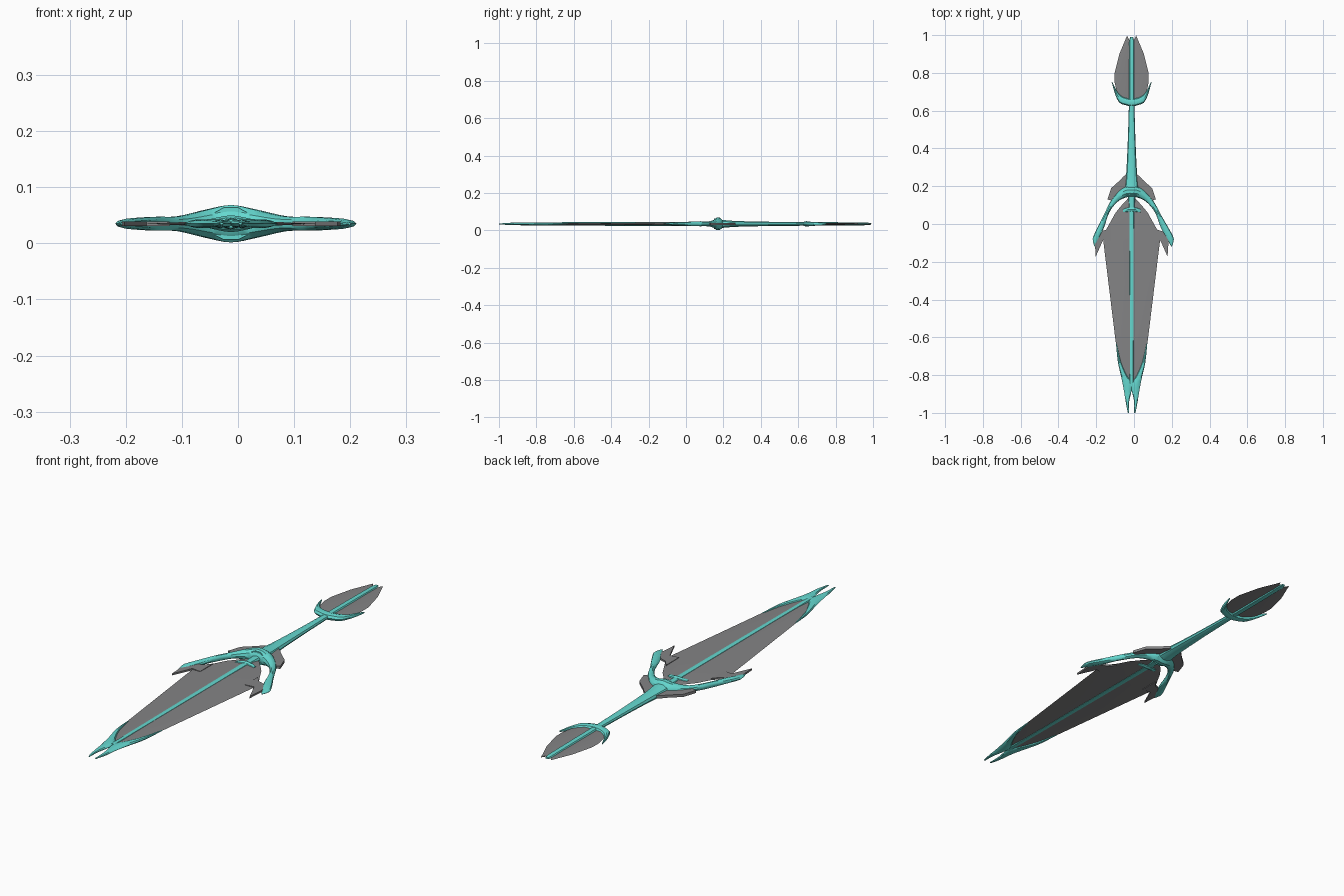
import bpy, bmesh, math
from mathutils import Vector

cube = bpy.data.objects.get("Cube")
if cube:
    bpy.data.objects.remove(cube, do_unlink=True)

AXIS = -0.0125   # x of the sword's long axis
MID = 0.035      # height of the flat mid plane


def material(name, colour):
    mat = bpy.data.materials.new(name)
    mat.use_nodes = True
    mat.diffuse_color = (*colour, 1)
    shader = next(n for n in mat.node_tree.nodes if n.type == "BSDF_PRINCIPLED")
    shader.inputs["Base Color"].default_value = (*colour, 1)
    shader.inputs["Roughness"].default_value = 0.6
    return mat


TEAL = material("teal metal", (0.13, 0.69, 0.63))
GRAY = material("gray blade", (0.23, 0.23, 0.235))


def finish(name, bm, mat):
    bmesh.ops.recalc_face_normals(bm, faces=bm.faces)
    mesh = bpy.data.meshes.new(name)
    bm.to_mesh(mesh)
    bm.free()
    mesh.materials.append(mat)
    obj = bpy.data.objects.new(name, mesh)
    obj.location = (AXIS, 0, MID)
    bpy.context.collection.objects.link(obj)
    bpy.ops.object.select_all(action="DESELECT")
    obj.select_set(True)
    bpy.context.view_layer.objects.active = obj
    bpy.ops.object.shade_smooth_by_angle(angle=math.radians(35))
    return obj


def refine(stations, steps):
    """Add in-between stations along a smooth curve."""
    pts = [Vector(s) for s in stations]
    out = []
    for i in range(len(pts) - 1):
        a, b = pts[max(i - 1, 0)], pts[i]
        c, d = pts[i + 1], pts[min(i + 2, len(pts) - 1)]
        for k in range(steps):
            t = k / steps
            out.append((b * 2 + (c - a) * t + (a * 2 - b * 5 + c * 4 - d) * t ** 2
                        + (b * 3 - a - c * 3 + d) * t ** 3) / 2)
    return out + [pts[-1]]


def loft(name, stations, mat, sides=8, steps=1):
    """Skin rings given as (edge x, edge y, other edge x, other edge y, half height)."""
    bm = bmesh.new()
    rings = []
    for ax, ay, bx, by, h in refine(stations, steps):
        centre = Vector((ax + bx, ay + by, 0)) / 2
        half = Vector((ax - bx, ay - by, 0)) / 2
        ring = []
        for k in range(sides):
            t = math.tau * k / sides
            ring.append(bm.verts.new(centre + half * math.cos(t)
                                     + Vector((0, 0, h * math.sin(t)))))
        rings.append(ring)
    for r, s in zip(rings, rings[1:]):
        for k in range(sides):
            n = (k + 1) % sides
            bm.faces.new((r[k], r[n], s[n], s[k]))
    bm.faces.new(rings[0])
    bm.faces.new(rings[-1])
    return finish(name, bm, mat)


def straight(name, rows, mat, sides=8, steps=1):
    """Symmetric part along the axis from rows of (y, half width, half height)."""
    return loft(name, [(w, y, -w, y, h) for y, w, h in rows], mat, sides, steps)


def mirrored(stations, lean=0.0):
    """Left-hand copy of stations, optionally drawn in toward the tip."""
    return [(-ax * (1 - lean * ax), ay, -bx * (1 - lean * bx), by, h)
            for ax, ay, bx, by, h in stations]


def plate(name, outline, side, thickness):
    bm = bmesh.new()
    face = bm.faces.new([bm.verts.new((x * side, y, -thickness / 2)) for x, y in outline])
    new = bmesh.ops.extrude_face_region(bm, geom=[face])["geom"]
    bmesh.ops.translate(bm, vec=(0, 0, thickness),
                        verts=[v for v in new if isinstance(v, bmesh.types.BMVert)])
    return finish(name, bm, GRAY)


# Main blade and its raised rib
straight("blade", [(0.14, 0.015, 0.006), (0.10, 0.052, 0.007), (0.06, 0.085, 0.007),
                   (-0.03, 0.135, 0.007), (-0.09, 0.15, 0.007), (-0.62, 0.085, 0.006),
                   (-0.75, 0.055, 0.005), (-0.85, 0.01, 0.004)], GRAY, sides=4)
straight("blade_rib", [(0.15, 0.02, 0.012), (0.05, 0.015, 0.011), (-0.4, 0.013, 0.010),
                       (-0.86, 0.011, 0.008)], TEAL)

# Small curved crosspiece at the head of the rib
loft("rib_crosspiece", [(-0.046, 0.06, -0.046, 0.08, 0.006), (-0.025, 0.062, -0.025, 0.088, 0.011),
                        (0, 0.064, 0, 0.092, 0.015), (0.025, 0.062, 0.025, 0.088, 0.011),
                        (0.046, 0.06, 0.046, 0.08, 0.006)], TEAL, steps=2)

# Swept guard, one continuous sweep from tip to tip
arm = [(0, 0.20, 0, 0.143, 0.035), (0.05, 0.19, 0.032, 0.14, 0.027),
       (0.11, 0.13, 0.08, 0.115, 0.014), (0.16, 0.04, 0.124, 0.06, 0.013),
       (0.217, -0.06, 0.155, -0.02, 0.010), (0.222, -0.09, 0.182, -0.07, 0.007),
       (0.213, -0.12, 0.209, -0.118, 0.002)]
loft("guard", mirrored(arm, 0.35)[:0:-1] + arm, TEAL, sides=10, steps=4)

# Forked tip that clasps the blade's end
prong = [(0.083, -0.63, 0.078, -0.635, 0.002), (0.073, -0.73, 0.057, -0.73, 0.007),
         (0.055, -0.81, 0.026, -0.80, 0.008), (0.045, -0.86, -0.002, -0.845, 0.008),
         (0.038, -0.90, 0.001, -0.885, 0.007), (0.030, -0.95, 0.013, -0.94, 0.006),
         (0.020, -1.0, 0.013, -1.0, 0.002)]
for label, rows in (("left", prong), ("right", mirrored(prong))):
    loft(label + "_tip_prong", rows, TEAL, steps=3)

# Barbs under the guard ends and fins behind the guard
barb = [(0.11, 0.0), (0.135, -0.03), (0.165, -0.04), (0.196, -0.085), (0.19, -0.172),
        (0.151, -0.085), (0.11, -0.09)]
fin = [(0.02, 0.16), (0.02, 0.27), (0.045, 0.25), (0.058, 0.235), (0.108, 0.19),
       (0.128, 0.13), (0.09, 0.12)]
for label, side in (("left", 1), ("right", -1)):
    plate(label + "_barb", barb, side, 0.008)
    plate(label + "_guard_fin", fin, side, 0.012)

# Grip, flaring into the guard
straight("grip", [(0.15, 0.042, 0.030), (0.20, 0.036, 0.022), (0.28, 0.028, 0.016),
                  (0.45, 0.020, 0.012), (0.65, 0.014, 0.010)], TEAL, sides=10, steps=3)

# Pommel blade in two halves, its rib, and the crescent collar
leaf = [(0.075, 0.68, 0, 0.65, 0.004), (0.09, 0.75, 0, 0.74, 0.005),
        (0.09, 0.80, 0, 0.80, 0.005), (0.065, 0.90, 0, 0.90, 0.004),
        (0.024, 0.998, 0.01, 0.97, 0.002)]
for label, rows in (("left", leaf), ("right", mirrored(leaf))):
    loft(label + "_pommel_blade", rows, GRAY, sides=4)
straight("pommel_rib", [(0.64, 0.014, 0.010), (0.8, 0.014, 0.009), (0.97, 0.013, 0.007),
                        (0.99, 0.008, 0.004)], TEAL)
collar = [(0, 0.622, 0, 0.665, 0.015), (0.035, 0.630, 0.028, 0.668, 0.014),
          (0.065, 0.642, 0.055, 0.68, 0.012), (0.085, 0.68, 0.072, 0.695, 0.010),
          (0.097, 0.72, 0.085, 0.715, 0.008), (0.106, 0.752, 0.102, 0.752, 0.003)]
loft("pommel_collar", mirrored(collar)[:0:-1] + collar, TEAL, steps=2)
